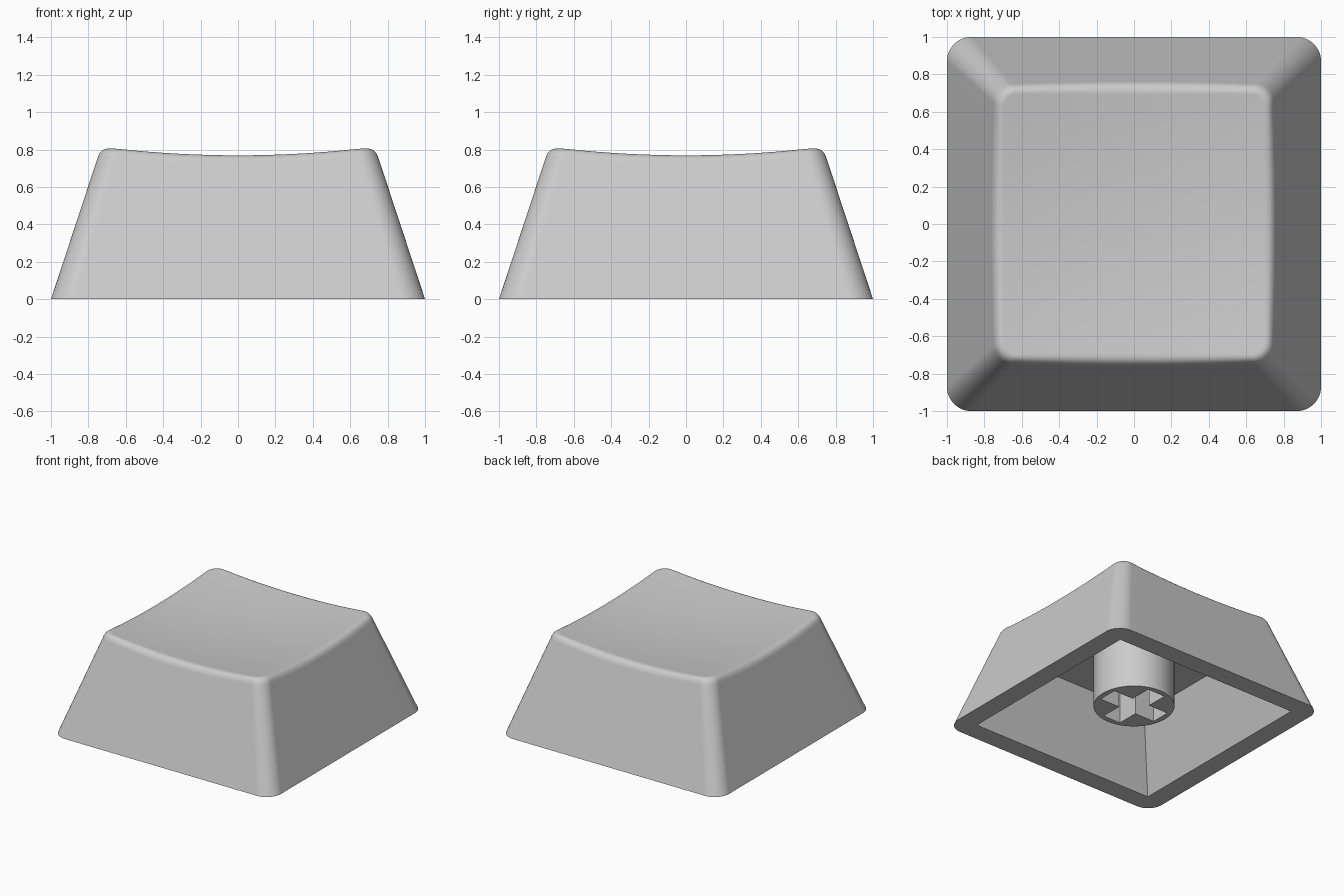
import bpy, bmesh
from math import sin, cos, pi
from mathutils import Vector

old = bpy.data.objects.get("Cube")
if old:
    bpy.data.objects.remove(old, do_unlink=True)

grey = bpy.data.materials.new("light_grey_plastic")
grey.use_nodes = True
colour = (0.6, 0.6, 0.6, 1)
grey.diffuse_color = colour
grey.node_tree.nodes["Principled BSDF"].inputs["Base Color"].default_value = colour

SLOPE = 0.33      # inward lean of the outer walls
ARC, SIDE = 12, 16  # steps per rounded corner and per straight side
BEVEL = 0.052     # reach of the rounded top edge


def rounded_square(half, radius):
    """Points around a square with rounded corners."""
    points = []
    c = half - radius
    for q in range(4):
        a = q * pi / 2
        turn = lambda x, y: Vector((x * cos(a) - y * sin(a), x * sin(a) + y * cos(a), 0))
        for i in range(ARC + 1):
            t = i / ARC * pi / 2
            points.append(turn(c + radius * cos(t), c + radius * sin(t)))
        for i in range(1, SIDE):
            points.append(turn(c - 2 * c * i / SIDE, half))
    return points


def flat_ring(half, radius, z):
    return [p + Vector((0, 0, z)) for p in rounded_square(half, radius)]


def dish(p):
    """Drop a point onto the hollowed top surface."""
    return Vector((p.x, p.y, 0.728 + 0.084 * (p.x ** 2 + p.y ** 2)))


def wall_ring(drop):
    """Ring on the sloping wall, a given distance below the dish."""
    heights = [dish(p).z - drop for p in rounded_square(0.745, 0.1)]
    ring = []
    for i, z in enumerate(heights):
        p = rounded_square(1 - SLOPE * z, 0.1)[i]
        ring.append(Vector((p.x, p.y, z)))
    return ring


def smooth(obj):
    bpy.ops.object.select_all(action='DESELECT')
    obj.select_set(True)
    bpy.context.view_layer.objects.active = obj
    bpy.ops.object.shade_smooth_by_angle(angle=0.6)


# Key shell: cavity, bottom rim, walls, rounded top edge, dish
wall_top = wall_ring(BEVEL)
edge = wall_ring(0)
dish_rim = [dish(p) for p in rounded_square(0.745 - BEVEL, 0.075)]
rings = [flat_ring(0.62, 0, 0.55), flat_ring(0.84, 0, 0), flat_ring(1, 0.13, 0)]
for step in range(9):
    t = step / 8
    rings.append([a * (1 - t) ** 2 + b * 2 * t * (1 - t) + c * t * t
                  for a, b, c in zip(wall_top, edge, dish_rim)])
for step in range(1, 12):
    rings.append([dish(p * (1 - step / 12)) for p in dish_rim])

bm = bmesh.new()
loops = [[bm.verts.new(p) for p in ring] for ring in rings]
for low, high in zip(loops, loops[1:]):
    for i in range(len(low)):
        j = (i + 1) % len(low)
        bm.faces.new((low[i], low[j], high[j], high[i]))
bm.faces.new(loops[0])
bm.faces.new(loops[-1])
bmesh.ops.remove_doubles(bm, verts=bm.verts, dist=0.0001)
bmesh.ops.recalc_face_normals(bm, faces=bm.faces)
mesh = bpy.data.meshes.new("key_shell")
bm.to_mesh(mesh)
bm.free()
shell = bpy.data.objects.new("key_shell", mesh)
bpy.context.collection.objects.link(shell)
mesh.materials.append(grey)
smooth(shell)
weighted = shell.modifiers.new("even_shading", 'WEIGHTED_NORMAL')
weighted.keep_sharp = True

# Mounting stem: round post with a cross-shaped socket
LENGTH, WIDTH = 0.26, 0.08
circle = [(0.305 * cos(i * pi / 32), 0.305 * sin(i * pi / 32)) for i in range(64)]
cross = []
for q in range(4):
    c, s = (1, 0, -1, 0)[q], (0, 1, 0, -1)[q]
    for x, y in ((LENGTH, -WIDTH), (LENGTH, WIDTH), (WIDTH, WIDTH)):
        cross.append((x * c - y * s, x * s + y * c))

curve = bpy.data.curves.new("mounting_stem", 'CURVE')
curve.dimensions = '2D'
curve.fill_mode = 'BOTH'
curve.extrude = 0.23
for outline in (circle, cross):
    spline = curve.splines.new('POLY')
    spline.points.add(len(outline) - 1)
    for point, (x, y) in zip(spline.points, outline):
        point.co = (x, y, 0, 1)
    spline.use_cyclic_u = True
curve.materials.append(grey)
stem = bpy.data.objects.new("mounting_stem", curve)
stem.location.z = 0.335
bpy.context.collection.objects.link(stem)
bpy.ops.object.select_all(action='DESELECT')
stem.select_set(True)
bpy.context.view_layer.objects.active = stem
bpy.ops.object.convert(target='MESH')
smooth(stem)
